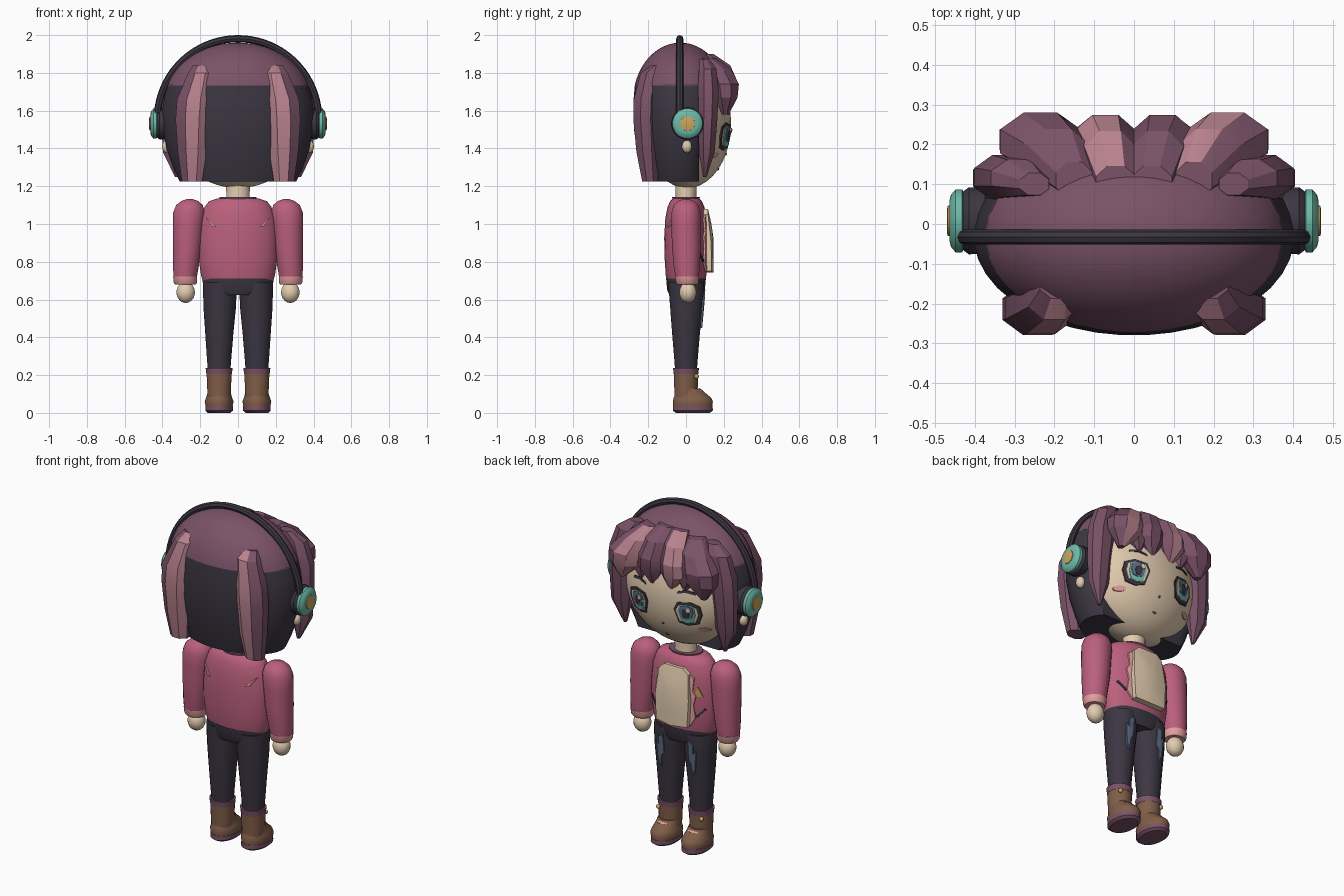
import bpy, bmesh, math
from mathutils import Matrix, Vector

if "Cube" in bpy.data.objects:
    bpy.data.objects.remove(bpy.data.objects["Cube"])


def colour(name, r, g, b):
    m = bpy.data.materials.new(name)
    m.diffuse_color = [(c / 255) ** 2.2 for c in (r, g, b)] + [1]
    m.use_nodes = True
    m.node_tree.nodes["Principled BSDF"].inputs["Base Color"].default_value = m.diffuse_color
    return m


HAIR = colour("plum_hair", 121, 83, 103)
STREAK = colour("mauve_streak", 184, 130, 142)
DARK = colour("charcoal", 62, 57, 68)
ROSE = colour("rose_jacket", 185, 96, 124)
SKIN = colour("skin", 226, 203, 174)
BROWN = colour("brown_leather", 128, 94, 74)
TEAL = colour("teal", 108, 184, 168)
GOLD = colour("gold", 204, 164, 92)
SLATE = colour("slate_blue", 92, 110, 132)
PINK = colour("pale_pink", 226, 156, 156)


def finish(name, bm, mats, angle=35):
    bmesh.ops.recalc_face_normals(bm, faces=bm.faces)
    me = bpy.data.meshes.new(name)
    bm.to_mesh(me)
    bm.free()
    ob = bpy.data.objects.new(name, me)
    bpy.context.collection.objects.link(ob)
    for m in mats:
        me.materials.append(m)
    bpy.ops.object.select_all(action='DESELECT')
    ob.select_set(True)
    bpy.context.view_layer.objects.active = ob
    bpy.ops.object.shade_smooth_by_angle(angle=math.radians(angle))
    return ob


def stack(name, rings, mats, n=24, matrix=None, max_y=None, turn=0, rule=None, angle=35):
    """Loft elliptical rings (cx, cy, z, rx, ry) into a closed body."""
    bm = bmesh.new()
    loops = []
    for cx, cy, z, rx, ry in rings:
        loop = []
        for i in range(n):
            a = math.tau * (i + 0.5) / n + turn
            y = cy + ry * math.sin(a)
            if max_y is not None:
                y = min(y, max_y)
            loop.append(bm.verts.new((cx + rx * math.cos(a), y, z)))
        loops.append(loop)
    for a, b in zip(loops, loops[1:]):
        for i in range(n):
            j = (i + 1) % n
            f = bm.faces.new((a[i], a[j], b[j], b[i]))
            if rule:
                f.material_index = rule(i)
    bm.faces.new(loops[0])
    bm.faces.new(loops[-1])
    if matrix:
        bm.transform(matrix)
    return finish(name, bm, mats if isinstance(mats, list) else [mats], angle)


def ball(name, c, r, mat, n=24, m=14, start=-90):
    rings = []
    for k in range(m + 1):
        t = math.radians(start + (90 - start) * k / m)
        w = max(math.cos(t), 0.01)
        rings.append((c[0], c[1], c[2] + r[2] * math.sin(t), r[0] * w, r[1] * w))
    return stack(name, rings, mat, n)


def plate(name, pts, surf, mat, lift=0.004, thick=0.008):
    """Thin patch with outline pts (x, z), wrapped on the surface y = surf(x, z)."""
    bm = bmesh.new()
    cx = sum(p[0] for p in pts) / len(pts)
    cz = sum(p[1] for p in pts) / len(pts)

    def vert(x, z, d):
        return bm.verts.new((x, surf(x, z) + d, z))
    sides = []
    for d in (lift, lift - thick):
        mid = vert(cx, cz, d)
        loops = [[vert(cx + (x - cx) * k, cz + (z - cz) * k, d) for x, z in pts] for k in (.5, 1)]
        for i in range(len(pts)):
            j = i - 1
            bm.faces.new((mid, loops[0][i], loops[0][j]))
            bm.faces.new((loops[0][i], loops[1][i], loops[1][j], loops[0][j]))
        sides.append(loops[1])
    for i in range(len(pts)):
        bm.faces.new((sides[0][i], sides[0][i - 1], sides[1][i - 1], sides[1][i]))
    return finish(name, bm, [mat])


def oval(cx, cz, rx, rz, n=12):
    return [(cx + rx * math.cos(math.tau * i / n), cz + rz * math.sin(math.tau * i / n)) for i in range(n)]


def shape(s, cx, cz, pts):
    return [(s * (cx + x), cz + z) for x, z in pts]


def dome(cx, cy, r, ry):
    return ry, cx, cy, r


# Surfaces that the thin details follow
def face_y(x, z):
    return 0.005 + 0.235 * math.sqrt(max(0.02, 1 - (x / .36) ** 2 - ((z - 1.53) / .34) ** 2))


def jacket_y(x, z):
    return 0.116 * math.sqrt(max(0.02, 1 - (x / .212) ** 2)) - max(0, z - 1.0) * .13


def shirt_y(x, z):
    return 0.142 * math.sqrt(1 - (x / .26) ** 2) - max(0, z - .95) * .2


def trouser_y(x, z):
    u = (abs(x) - .1) / .09
    return (.06 + (z - .25) * .09) * math.sqrt(max(.05, 1 - u * u))


# Head, hair cap and back hair
ball("head", (0, .005, 1.53), (.36, .235, .34), SKIN, 32, 20)
ball("hair_cap", (0, -.03, 1.65), (.388, .252, .31), HAIR, 40, 14, 15.5)
stack("back_hair", [(0, -.03, 1.225, .31, .19), (0, -.03, 1.3, .345, .21), (0, -.03, 1.4, .38, .232),
                    (0, -.03, 1.5, .398, .246), (0, -.03, 1.6, .403, .25), (0, -.03, 1.68, .39, .247),
                    (0, -.03, 1.738, .372, .241)], DARK, 40, max_y=.07)
stack("neck", [(0, 0, 1.08, .07, .06), (0, 0, 1.15, .062, .055), (0, 0, 1.24, .065, .058)], SKIN)

# Torso
stack("jacket", [(0, 0, .70, .188, .102), (0, 0, .73, .197, .108), (0, 0, .82, .21, .114),
                 (0, 0, .93, .21, .116), (0, 0, 1.03, .2, .11), (0, 0, 1.09, .178, .098),
                 (0, 0, 1.12, .155, .085), (0, 0, 1.135, .11, .07)], ROSE, 32)
stack("collar", [(0, 0, 1.11, .1, .07), (0, 0, 1.142, .098, .074), (0, 0, 1.142, .07, .058)], HAIR)
stack("waistband", [(0, 0, .625, .15, .088), (0, 0, .65, .185, .1), (0, 0, .712, .189, .106)], DARK, 32)
plate("shirt_panel", [(-.1, .75), (0, .742), (.1, .75), (.108, .9), (.095, 1.05), (.06, 1.08),
                      (-.06, 1.08), (-.095, 1.05), (-.108, .9)], shirt_y, SKIN, .004, .035)
plate("gold_badge", [(-.165, .925), (-.115, .925), (-.14, .98)], jacket_y, GOLD)

# Headband
cu = bpy.data.curves.new("headband", 'CURVE')
cu.dimensions = '3D'
cu.bevel_depth = .019
cu.bevel_resolution = 2
cu.use_fill_caps = True
sp = cu.splines.new('POLY')
sp.points.add(40)
for i, p in enumerate(sp.points):
    a = math.pi * i / 40
    p.co = (.427 * math.cos(a), -.033, 1.554 + .427 * math.sin(a), 1)
band = bpy.data.objects.new("headband", cu)
bpy.context.collection.objects.link(band)
bpy.ops.object.select_all(action='DESELECT')
band.select_set(True)
bpy.context.view_layer.objects.active = band
bpy.ops.object.convert(target='MESH')
band.data.materials.clear()
band.data.materials.append(DARK)
bpy.ops.object.shade_smooth_by_angle()

# Nose and mouth
plate("nose", oval(0, 1.37, .007, .007, 6), face_y, BROWN)
plate("mouth", [(-.014, 1.29), (0, 1.284), (.014, 1.29), (0, 1.295)], face_y, BROWN)

for s, side in ((1, "right"), (-1, "left")):
    def mir(rings):
        return [(s * r[0],) + r[1:] for r in rings]

    def facing(n, deg, spread):
        """Streak colour on facets that look towards deg (mirrored)."""
        def rule(i):
            a = math.degrees(math.tau * (i + 1) / n)
            d = a if s > 0 else 180 - a
            return int(abs((d - deg + 180) % 360 - 180) < spread)
        return rule

    # Hair locks
    stack("back_lock_" + side, mir([(.19, -.15, 1.84, .05, .04), (.2, -.185, 1.8, .07, .06),
          (.235, -.212, 1.66, .095, .07), (.243, -.214, 1.55, .095, .07), (.243, -.205, 1.38, .082, .062),
          (.243, -.19, 1.225, .058, .045)]), [HAIR, STREAK], 8, rule=facing(8, 250, 30), angle=25)
    stack("side_lock_" + side, mir([(.25, .1, 1.87, .04, .03), (.29, .115, 1.82, .075, .05),
          (.325, .118, 1.7, .082, .06), (.335, .115, 1.55, .075, .055), (.34, .11, 1.38, .062, .045),
          (.325, .1, 1.25, .01, .01)]), HAIR, 8, angle=25)
    stack("outer_bang_" + side, mir([(.15, .11, 1.88, .05, .05), (.19, .17, 1.82, .085, .075),
          (.235, .208, 1.74, .11, .078), (.245, .212, 1.67, .1, .066), (.265, .208, 1.58, .018, .02)]),
          [HAIR, STREAK], 8, rule=facing(8, 112 if s > 0 else 999, 25), angle=25)
    stack("inner_bang_" + side, mir([(.045, .1, 1.9, .055, .05), (.06, .165, 1.84, .07, .075),
          (.072, .205, 1.75, .085, .075), (.075, .212, 1.68, .082, .064), (.06, .212, 1.59, .016, .018)]),
          [HAIR, STREAK], 8, rule=facing(8, 68 if s < 0 else 999, 25), angle=25)
    stack("middle_bang_" + side, mir([(.14, .14, 1.85, .04, .04), (.15, .18, 1.74, .07, .065),
          (.15, .195, 1.66, .06, .05), (.14, .205, 1.6, .012, .014)]), HAIR, 8, angle=25)

    # Headphone cup and earlobe, turned to face sideways
    out = Matrix.Translation((0, .008, 1.532)) @ Matrix.Rotation(s * math.pi / 2, 4, 'Y')
    for nm, mat, prof in (("ear_pad", DARK, [(.36, .07), (.375, .083), (.415, .085), (.435, .07)]),
                          ("ear_cup", TEAL, [(.425, .066), (.432, .08), (.448, .08), (.46, .066), (.464, .05)]),
                          ("cup_button", GOLD, [(.455, .04), (.468, .038), (.47, .03)])):
        stack(nm + "_" + side, [(0, 0, h, r, r) for h, r in prof], mat, 24, out)
    ball("earlobe_" + side, (s * .378, .005, 1.41), (.025, .027, .034), SKIN, 12, 8)

    # Face details
    eye = [(-.07, .02), (-.05, .062), (.02, .072), (.07, .05), (.078, .0), (.055, -.06), (0, -.075), (-.05, -.06)]
    for k, (nm, mat, sx, sz, dz) in enumerate((("eye_frame", DARK, 1, 1, 0), ("eye_white", SKIN, .8, .78, 0),
                                               ("iris", TEAL, .62, .78, 0), ("iris_shade", SLATE, .52, .58, .012),
                                               ("pupil", DARK, .26, .36, .004))):
        plate(nm + "_" + side, shape(s, .155, 1.465 + dz, [(x * sx, z * sz) for x, z in eye]),
              face_y, mat, .006 + k * .003)
    plate("eye_glint_" + side, oval(s * .155 - .018, 1.495, .012, .014, 8), face_y, SKIN, .021)
    plate("brow_" + side, shape(s, .15, 1.585, [(-.05, -.008), (0, .004), (.05, -.004), (.045, .01), (0, .018),
                                                (-.045, .004)]), face_y, DARK)
    plate("blush_" + side, oval(s * .225, 1.365, .03, .014), face_y, PINK)

    # Sleeves, cuffs and hands
    stack("sleeve_" + side, mir([(.255, 0, 1.132, .015, .015), (.255, 0, 1.122, .045, .043),
          (.257, 0, 1.1, .071, .066), (.259, 0, 1.06, .085, .078), (.263, 0, 1.0, .083, .078),
          (.268, .002, .88, .077, .077), (.276, .004, .77, .068, .069), (.28, .006, .715, .062, .062)]), ROSE)
    stack("cuff_" + side, mir([(.278, .006, .68, .056, .054), (.279, .006, .69, .062, .06),
                               (.28, .006, .722, .064, .064)]), PINK)
    ball("hand_" + side, (s * .277, .01, .638), (.05, .046, .056), SKIN, 16, 10)

    # Trouser legs with worn patches
    stack("trouser_leg_" + side, mir([(.1, 0, .2, .058, .056), (.1, 0, .3, .066, .064), (.099, 0, .42, .075, .074),
          (.097, .002, .55, .086, .086), (.096, .002, .65, .09, .094), (.095, 0, .69, .09, .095)]), DARK)
    plate("worn_patch_" + side, shape(s, .1, .55, [(-.018, .1), (.012, .08), (.01, .03), (.028, .05), (.02, -.06),
          (.004, -.1), (-.004, -.03), (-.02, -.01)]), trouser_y, SLATE, .008, .012)

    # Boots
    stack("boot_sole_" + side, mir([(.1, .036, 0, .06, .09), (.1, .036, .012, .074, .107),
                                    (.1, .036, .036, .074, .106)]), HAIR)
    stack("boot_foot_" + side, mir([(.1, .036, .034, .072, .104), (.1, .036, .06, .077, .107),
          (.1, .034, .08, .07, .1), (.1, .024, .105, .062, .08), (.1, .008, .13, .06, .066)]), BROWN)
    stack("boot_shaft_" + side, mir([(.1, 0, .06, .06, .06), (.1, 0, .14, .064, .063), (.1, 0, .215, .067, .065)]), BROWN)
    stack("boot_cuff_" + side, mir([(.1, 0, .205, .068, .066), (.1, 0, .238, .072, .069)]), HAIR)
    ball("boot_bead_" + side, (s * .14, .056, .193), (.013, .013, .013), GOLD, 10, 6)
    ball("boot_strap_" + side, (s * .1, .074, .116), (.035, .018, .008), PINK, 12, 6)

    # Jacket markings, front and back
    plate("torn_edge_" + side, shape(s, .11, .9, [(-.02, .15), (.01, .13), (.004, .06), (.022, .03), (.008, -.03),
          (.02, -.1), (-.01, -.15)]), jacket_y, PINK, .008, .01)
    plate("jacket_stitch_" + side, shape(s, .15, .83, [(-.026, -.025), (-.018, -.032), (.026, .018), (.02, .026)]),
          jacket_y, DARK)
    plate("back_slash_" + side, shape(s, .145, 1.005, [(-.03, -.022), (-.01, -.022), (.026, .03), (.012, .022)]),
          lambda x, z: -jacket_y(x, z), PINK, -.006, -.01)
